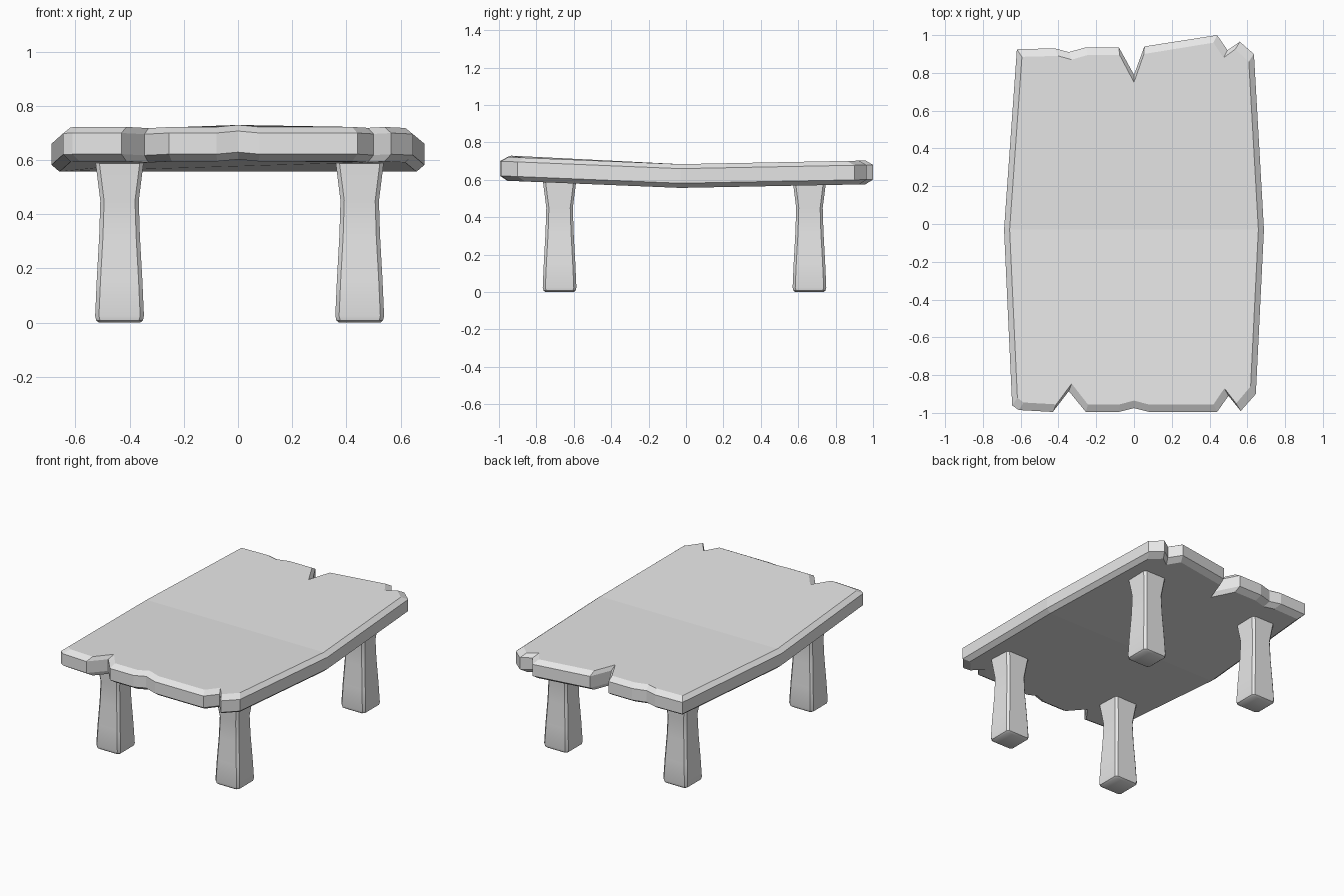
import bpy
import bmesh
import math

cube = bpy.data.objects.get("Cube")
if cube:
    bpy.data.objects.remove(cube, do_unlink=True)

# One plain grey for the whole table
grey = bpy.data.materials.new("plain_grey")
grey.use_nodes = True
colour = (0.8, 0.8, 0.8, 1)
grey.diffuse_color = colour
grey.node_tree.nodes["Principled BSDF"].inputs["Base Color"].default_value = colour


def loft(bm, rings):
    """Join equal rings of points with quads and cap both ends."""
    loops = [[bm.verts.new(point) for point in ring] for ring in rings]
    count = len(loops[0])
    for lower, upper in zip(loops, loops[1:]):
        for i in range(count):
            j = (i + 1) % count
            bm.faces.new((lower[i], lower[j], upper[j], upper[i]))
    bm.faces.new(list(reversed(loops[0])))
    bm.faces.new(loops[-1])


def finish(bm, name):
    """Turn the bmesh into a named, coloured object."""
    bmesh.ops.recalc_face_normals(bm, faces=bm.faces[:])
    mesh = bpy.data.meshes.new(name)
    bm.to_mesh(mesh)
    bm.free()
    mesh.materials.append(grey)
    obj = bpy.data.objects.new(name, mesh)
    bpy.context.scene.collection.objects.link(obj)
    return obj


# Tabletop outline: worn plank ends with split notches
MID = -0.03
front_edge = [(-.645, -.96), (-.61, -.985), (-.43, -.995), (-.345, -.885),
              (-.255, -.995), (-.08, -.995), (0, -.975), (.08, -.995),
              (.44, -.995), (.5, -.91), (.565, -.99), (.645, -.9)]
back_edge = [(.635, .9), (.56, .965), (.495, .92), (.44, 1), (.055, .94),
             (0, .79), (-.08, .935), (-.255, .935), (-.345, .91),
             (-.42, .93), (-.62, .925)]
outline = front_edge + [(.688, MID)] + back_edge + [(-.688, MID)]


def slab_ring(z, inset):
    """Outline at one height, optionally drawn in for the chamfer."""
    ring = []
    for x, y in outline:
        pull = 0 if y == MID else math.copysign(0.04, y)
        ring.append((x * (1 - 0.043 * inset), y - pull * inset, z))
    return ring


def sag(x, y):
    """Dip of the slab towards the middle, with a small front ridge."""
    if y < MID:
        ridge = 0.008 if abs(x) < 0.01 and y < -0.5 else 0
        return ridge - 0.04 * (y + 1) / (MID + 1)
    return -0.04 + 0.02 * (y - MID) / (1 - MID)


bm = bmesh.new()
loft(bm, [slab_ring(.597, 1), slab_ring(.622, 0),
          slab_ring(.7, 0), slab_ring(.724, 1)])
bmesh.ops.bisect_plane(bm, geom=bm.verts[:] + bm.edges[:] + bm.faces[:],
                       dist=0.0005, plane_co=(0, MID, 0), plane_no=(0, 1, 0))
for vert in bm.verts:
    vert.co.z += sag(vert.co.x, vert.co.y)
finish(bm, "tabletop")


# Legs: waisted square posts with chamfered corners and feet
leg_profile = [(0, .076), (.008, .086), (.025, .09), (.16, .084),
               (.32, .075), (.45, .071), (.585, .088), (.63, .088)]


def leg_ring(cx, cy, z, half):
    inner = half - 0.014
    corners = [(-inner, -half), (inner, -half), (half, -inner), (half, inner),
               (inner, half), (-inner, half), (-half, inner), (-half, -inner)]
    return [(cx + x, cy + y, z) for x, y in corners]


for side, cx in (("right", -.437), ("left", .449)):
    for end, cy in (("front", -.676), ("back", .66)):
        bm = bmesh.new()
        loft(bm, [leg_ring(cx, cy, z, half) for z, half in leg_profile])
        leg = finish(bm, end + "_" + side + "_leg")
        bpy.ops.object.select_all(action="DESELECT")
        leg.select_set(True)
        bpy.context.view_layer.objects.active = leg
        bpy.ops.object.shade_smooth_by_angle(angle=math.radians(30))
